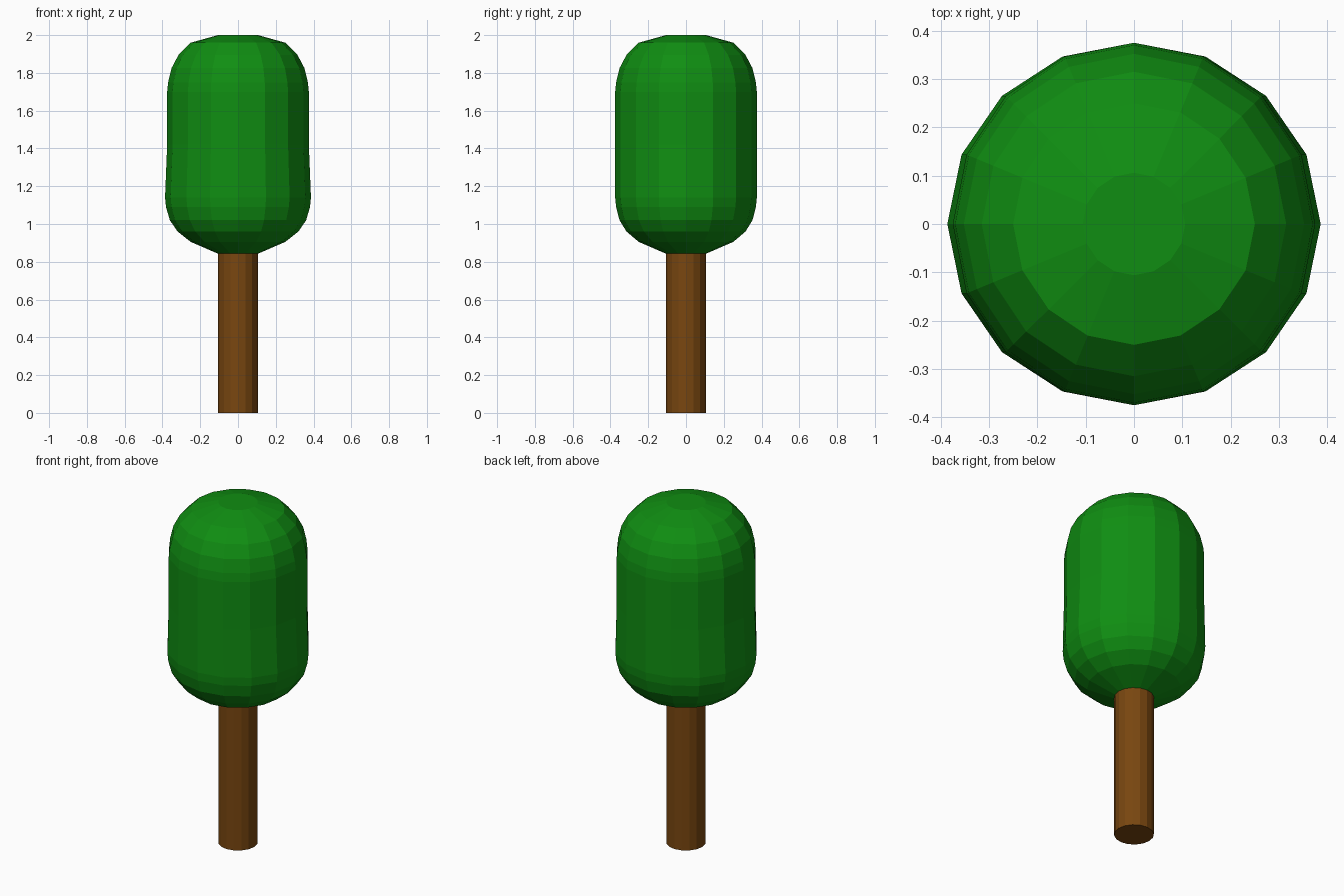
import bpy, bmesh, math

if "Cube" in bpy.data.objects:
    bpy.data.objects.remove(bpy.data.objects["Cube"])

SIDES = 16


def material(name, rgb):
    m = bpy.data.materials.new(name)
    m.diffuse_color = (*rgb, 1)
    m.use_nodes = True
    m.node_tree.nodes["Principled BSDF"].inputs["Base Color"].default_value = m.diffuse_color
    return m


def lathe(name, rings, mat, cap_bottom, cap_top):
    """Stack 16-sided rings given as (z, radius, x stretch)."""
    bm = bmesh.new()
    loops = []
    for z, r, sx in rings:
        loops.append([bm.verts.new((r * sx * math.cos(2 * math.pi * i / SIDES),
                                    r * math.sin(2 * math.pi * i / SIDES), z))
                      for i in range(SIDES)])
    for a, b in zip(loops, loops[1:]):
        for i in range(SIDES):
            j = (i + 1) % SIDES
            bm.faces.new((a[i], a[j], b[j], b[i]))
    if cap_bottom:
        bm.faces.new(loops[0][::-1])
    if cap_top:
        bm.faces.new(loops[-1])
    mesh = bpy.data.meshes.new(name)
    bm.to_mesh(mesh)
    bm.free()
    mesh.materials.append(mat)
    ob = bpy.data.objects.new(name, mesh)
    bpy.context.collection.objects.link(ob)
    return ob


green = material("leaf green", (0.005, 0.27, 0.006))
brown = material("bark brown", (0.19, 0.062, 0.005))

# Trunk
lathe("trunk", [(0, 0.106, 1), (0.843, 0.106, 1)], brown, True, False)

# Foliage: rounded capsule, slightly wider in x near its base
lathe("foliage", [
    (0.843, 0.106, 1), (0.905, 0.25, 1), (0.96, 0.315, 1.015),
    (1.02, 0.352, 1.025), (1.09, 0.37, 1.03), (1.14, 0.375, 1.03),
    (1.42, 0.375, 1), (1.70, 0.375, 1), (1.75, 0.37, 1), (1.825, 0.352, 1),
    (1.895, 0.315, 1), (1.96, 0.25, 1), (2.0, 0.106, 1)], green, False, True)
